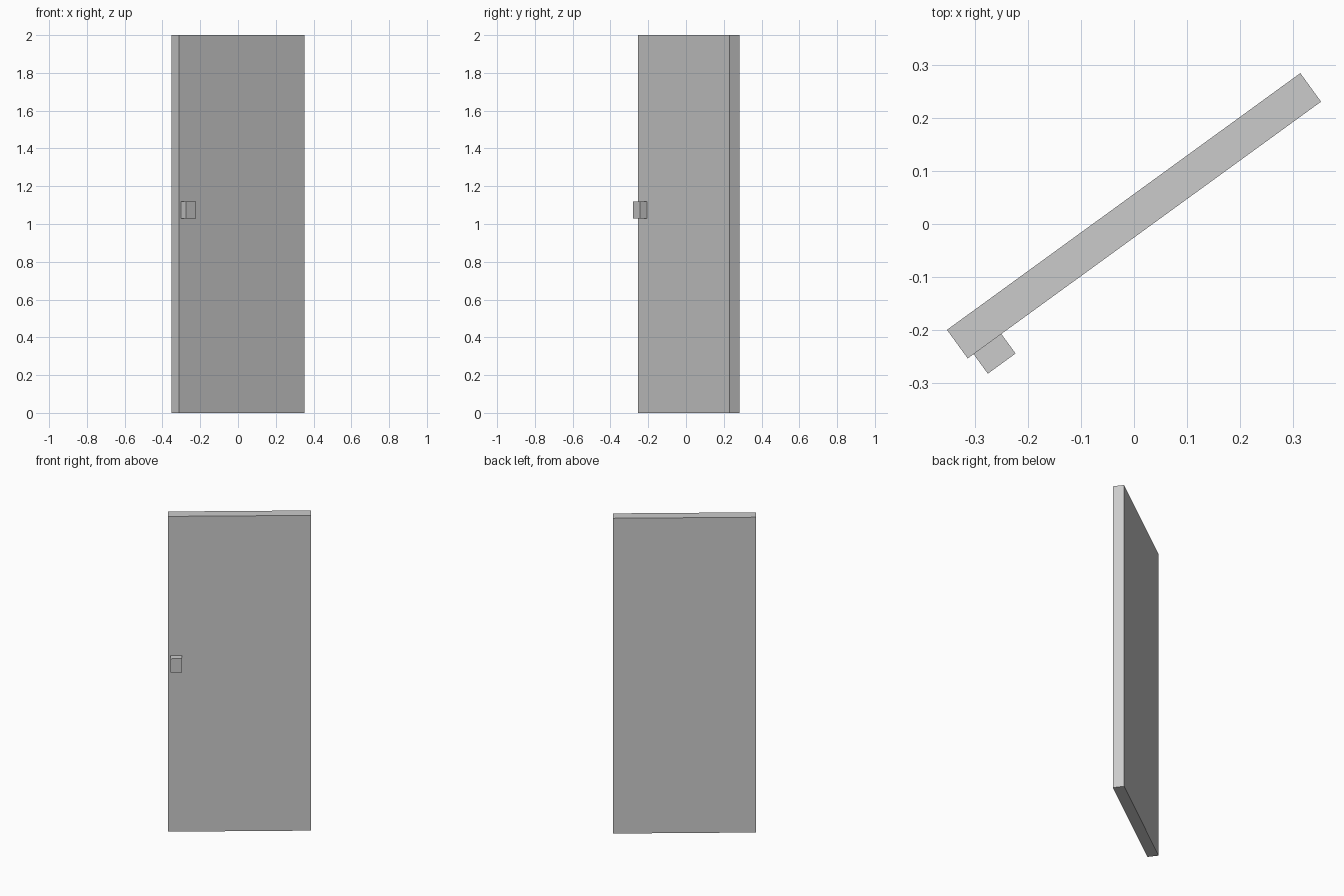
import bpy
from math import radians
from mathutils import Matrix, Vector

if "Cube" in bpy.data.objects:
    bpy.data.objects.remove(bpy.data.objects["Cube"])

# The door stands ajar: everything is laid out in the panel's own frame, then swung
SWING = Matrix.Translation((0, 0.0155, 0)) @ Matrix.Rotation(radians(36), 4, 'Z')
WIDTH, THICK, HEIGHT = 0.822, 0.0664, 2.0


def box(name, size, centre):
    bpy.ops.mesh.primitive_cube_add(size=1)
    ob = bpy.context.object
    ob.name = name
    ob.data.transform(Matrix.Diagonal((*size, 1)))
    ob.matrix_world = SWING @ Matrix.Translation(Vector(centre))
    return ob


# Door panel
box("door_panel", (WIDTH, THICK, HEIGHT), (0, 0, HEIGHT / 2))

# Block handle, flush against the front face near the free edge
depth = 0.0455
box("door_handle", (0.0645, depth, 0.088), (-0.365, -(THICK + depth) / 2, 1.074))
